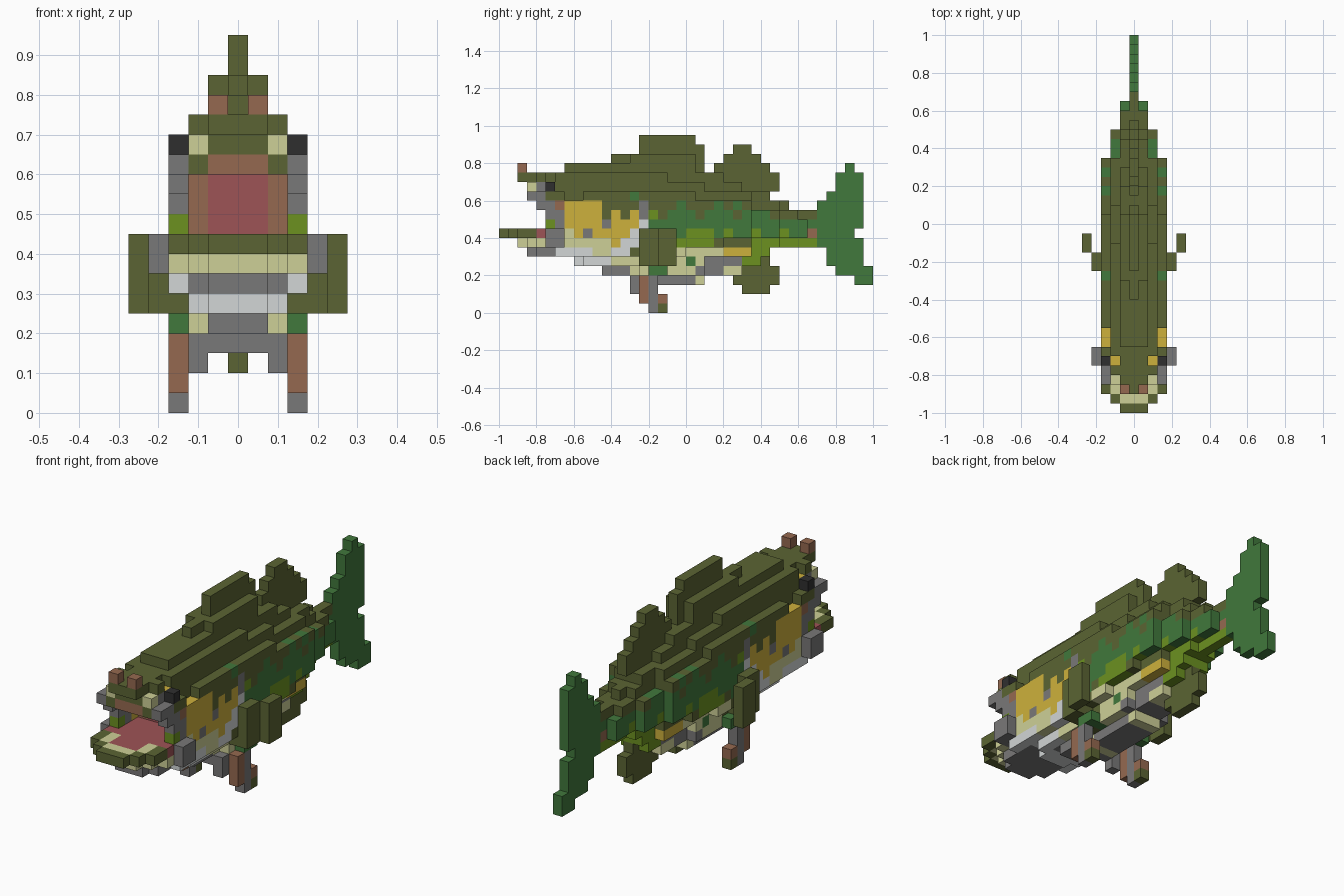
import bpy
import bmesh
from mathutils import Vector

old = bpy.data.objects.get("Cube")
if old:
    bpy.data.objects.remove(old, do_unlink=True)

S = 0.05  # edge of one block


def linear(c):
    c /= 255
    return c / 12.92 if c <= 0.04045 else ((c + 0.055) / 1.055) ** 2.4


# Flat colours
PALETTE = {
    "olive": (91, 100, 51), "green": (65, 120, 60), "red": (158, 83, 86),
    "brown": (149, 105, 80), "cream": (206, 208, 151), "grey": (121, 120, 120),
    "silver": (210, 214, 214), "black": (47, 47, 47), "gold": (206, 177, 60),
    "lime": (108, 145, 32),
}
NAMES = list(PALETTE)
MATERIALS = []
for name, rgb in PALETTE.items():
    mat = bpy.data.materials.new(name)
    mat.use_nodes = True
    colour = [linear(c) for c in rgb] + [1]
    mat.diffuse_color = colour
    shader = mat.node_tree.nodes["Principled BSDF"]
    shader.inputs["Base Color"].default_value = colour
    shader.inputs["Roughness"].default_value = 0.9
    MATERIALS.append(mat)

AXES = [Vector(v) for v in ((1, 0, 0), (0, 1, 0), (0, 0, 1))]


def part(name, cells):
    """Make an object from the outer faces of coloured blocks."""
    bm = bmesh.new()
    corners = {}

    def vert(p):
        key = tuple(round(c * 2) for c in p)
        if key not in corners:
            corners[key] = bm.verts.new((p.x * S, p.y * S - 1, p.z * S))
        return corners[key]

    for (i, j, k), colour in cells.items():
        centre = Vector((i, j + 0.5, k + 0.5))
        for a in range(3):
            for sign in (-1, 1):
                n = AXES[a] * sign
                if (i + int(n.x), j + int(n.y), k + int(n.z)) in cells:
                    continue
                u, v = AXES[(a + 1) % 3] / 2, AXES[(a + 2) % 3] / 2 * sign
                mid = centre + n / 2
                quad = [vert(mid + p) for p in (-u - v, u - v, u + v, v - u)]
                bm.faces.new(quad).material_index = NAMES.index(colour)
    mesh = bpy.data.meshes.new(name)
    bm.to_mesh(mesh)
    bm.free()
    for mat in MATERIALS:
        mesh.materials.append(mat)
    obj = bpy.data.objects.new(name, mesh)
    bpy.context.collection.objects.link(obj)


def block(colour, xs, ys, zs):
    """Blocks filling half-open ranges of x, y and z."""
    return {(i, j, k): colour for i in range(*xs)
            for j in range(*ys) for k in range(*zs)}


def fin(name, colour, rows):
    """A fin one block thick on the centre line, from (z, start, end) rows."""
    cells = {}
    for k, a, b in rows:
        cells.update(block(colour, (0, 1), (a, b), (k, k + 1)))
    part(name, cells)


# Side markings: colour, layer, then start and end along the body
MARKS = [
    ("green", 12, 14, 15), ("green", 11, 19, 20), ("green", 11, 23, 24),
    ("green", 11, 25, 26), ("green", 10, 17, 30), ("green", 9, 16, 34),
    ("green", 8, 15, 20), ("green", 8, 23, 33), ("green", 7, 15, 18),
    ("lime", 10, 16, 17), ("lime", 8, 20, 23), ("lime", 7, 19, 23),
    ("lime", 7, 27, 34), ("lime", 6, 26, 29), ("lime", 5, 26, 28),
    ("brown", 8, 33, 34), ("cream", 6, 18, 24), ("gold", 6, 24, 27),
    ("cream", 5, 12, 16), ("cream", 5, 18, 24), ("green", 5, 20, 21),
    ("grey", 5, 24, 26), ("grey", 4, 11, 15), ("cream", 4, 15, 16),
    ("green", 4, 17, 18), ("cream", 4, 18, 21), ("grey", 4, 21, 23),
    ("cream", 4, 23, 26), ("gold", 11, 7, 11), ("gold", 10, 7, 15),
    ("gold", 9, 7, 15), ("gold", 8, 8, 14), ("grey", 8, 9, 10),
    ("olive", 10, 11, 12), ("olive", 10, 13, 14), ("grey", 9, 11, 12),
    ("silver", 8, 14, 16), ("silver", 9, 15, 16), ("cream", 7, 8, 12),
    ("gold", 7, 12, 13), ("silver", 7, 13, 15), ("silver", 6, 8, 14),
    ("cream", 6, 10, 12), ("silver", 5, 8, 12), ("grey", 10, 15, 16),
    ("grey", 11, 15, 16),
]


def body_colour(i, j, k):
    x = abs(i)
    if j == 8 and 9 <= k < 12 and x < 3:         # back of the mouth
        return "red" if x < 2 else "brown"
    if j < 8 and k == 12 and x < 2:              # palate
        return "brown"
    if j < 7 and x > 1:                          # lips and eye surround
        if k == 13:
            return {3: "cream", 4: "grey", 5: "gold"}.get(j, "olive")
        if k > 9 and j + k < 17 and x == 3:
            return "grey"
        if k < 12:
            return "brown" if k == 11 else "lime" if k == 9 and j == 5 else "grey"
    if k < 7 and x < 2 and j < 24:               # underside
        return "silver" if k == 5 and j < 10 else "cream" if (j + k) % 6 == 0 else "grey"
    if k == 3:
        return "grey"
    if k == 10 and j > 16 and j % 4 == 1:        # broken edges of the stripe
        return "olive"
    if k == 8 and j > 23 and j % 3 == 0 and j < 33:
        return "lime"
    found = "olive"
    for colour, layer, a, b in MARKS:
        if layer == k and a <= j < b:
            found = colour
    return found


def half_width(j, k):
    if j == 2:
        return 1
    w = 3 if j < 27 else 2 if j < 30 else 1 if j < 33 else 0
    # heights where the back steps in
    if j < 7:
        shoulder, crest = 13, 14 if j in (3, 5) else 15
    else:
        shoulder = 12 if j < 9 else 13 if j < 21 else 12 if j < 27 else 11 if j < 32 else 10
        crest = 15 if j < 18 else 14 if j < 22 else 13
    w -= (k >= shoulder) + (k >= crest) + (k == 16 and j < 14)
    # belly steps
    w -= (k == 7 and j > 23) + (k == 6 and j > 19)
    if k == 5:
        w = min(w, 2 if 8 < j < 22 else 1)
    elif k < 5:
        w = min(w, 2 if k == 4 and 14 < j < 22 else 1)
    return max(w, 0)


# Body: start and end of every layer, from the belly up
LAYERS = [(14, 22), (11, 26), (8, 28), (8, 29), (8, 34), (8, 34), (5, 34), (5, 34),
          (4, 31), (3, 29), (3, 26), (2, 24), (7, 21), (12, 21)]
body = {}
for k, (start, end) in enumerate(LAYERS, 3):
    for j in range(start, end):
        w = half_width(j, k)
        for i in range(-w, w + 1):
            mouth = j < 8 and 9 <= k < 12 and abs(i) < 3
            if not mouth:
                body[i, j, k] = body_colour(i, j, k)
part("body", body)

# Lower jaw with cream gums and a red tongue, narrowing in steps below
jaw = {}
for j in range(8):
    w = min(j + 1, 3)
    for i in range(-w, w + 1):
        inset = min(w - abs(i), j)
        if j > 3:
            top = "red" if abs(i) < 3 or j == 4 else "cream" if j == 7 else "grey"
        else:
            top = "olive" if inset == 0 else "cream" if inset == 1 else "red"
        jaw[i, j, 8] = top
        if abs(i) < j:
            if j > 1:
                jaw[i, j, 7] = "grey" if j == 5 else "cream"
            if j > 2 and abs(i) < j - 1 and (abs(i) < 3 or j > 5):
                jaw[i, j, 6] = "silver" if abs(i) == 3 else "grey"
part("lower_jaw", jaw)

# Fins on the centre line
fin("front_dorsal_fin", "olive", [(15, 21, 22), (16, 21, 22), (17, 15, 22), (18, 15, 21)])
fin("rear_dorsal_fin", "olive",
    [(13, 26, 30), (14, 24, 30), (15, 23, 29), (16, 24, 28), (17, 25, 27)])
fin("anal_fin", "olive", [(2, 26, 29), (3, 25, 30), (4, 26, 30), (5, 28, 29)])
fin("tail_fin", "green",
    [(3, 38, 40), (4, 36, 40), (5, 35, 39), (6, 35, 39), (7, 34, 39), (8, 34, 38)]
    + [(k, 34, 39) for k in range(9, 12)]
    + [(12, 35, 39), (13, 36, 39), (14, 36, 39), (15, 37, 38)])

# Paired parts
for side, s in (("left", 1), ("right", -1)):
    def paired(name, *blocks):
        cells = {}
        for colour, x, ys, zs in blocks:
            cells.update(block(colour, (s * x, s * x + 1), ys, zs))
        part(side + "_" + name, cells)

    paired("eye", ("black", 3, (5, 6), (13, 14)))
    paired("nostril", ("brown", 1, (2, 3), (15, 16)))
    paired("jaw_hinge", ("grey", 4, (5, 7), (7, 9)))
    paired("pectoral_fin", ("green", 3, (16, 18), (4, 5)), ("olive", 3, (15, 17), (5, 6)),
           ("olive", 4, (15, 17), (5, 9)), ("olive", 5, (17, 19), (5, 9)))
    paired("pelvic_fin", ("grey", 2, (14, 15), (2, 4)), ("brown", 3, (15, 16), (1, 4)),
           ("grey", 3, (16, 17), (0, 4)), ("brown", 3, (17, 18), (1, 2)),
           ("olive", 3, (17, 18), (0, 1)))
